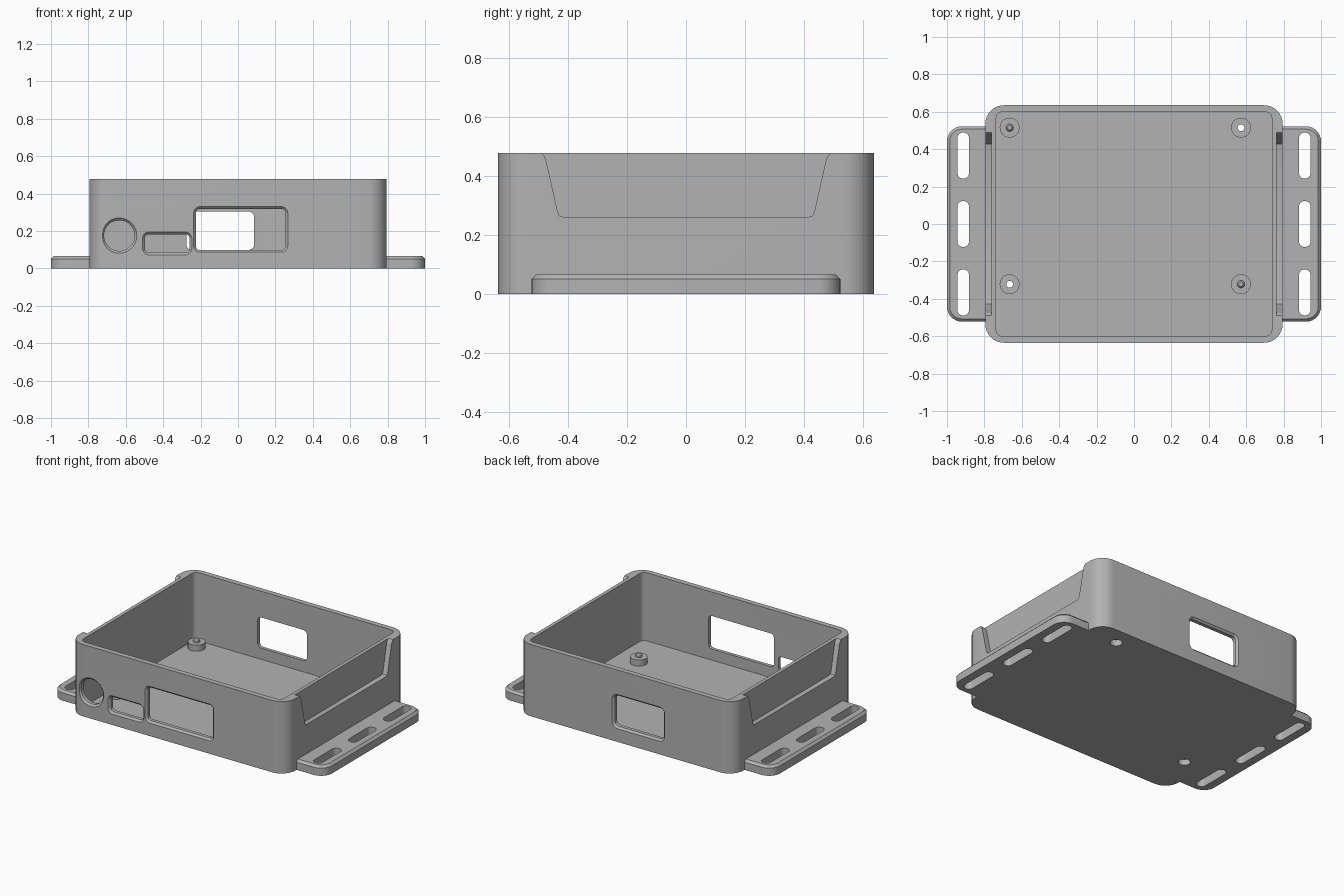
import bpy, bmesh, math

cube = bpy.data.objects.get("Cube")
if cube:
    bpy.data.objects.remove(cube, do_unlink=True)

grey = bpy.data.materials.new("light grey plastic")
grey.use_nodes = True
tone = (0.45, 0.45, 0.45, 1)
grey.diffuse_color = tone
grey.node_tree.nodes["Principled BSDF"].inputs["Base Color"].default_value = tone

# Plane mappings: (u, v, level) to space
XY = lambda u, v, w: (u, v, w)
XZ = lambda u, v, w: (u, w, v)
YZ = lambda u, v, w: (w, u, v)


def rounded(u0, u1, v0, v1, r, r_left=None, steps=8):
    """Rounded rectangle outline; the low-u corners may have their own radius."""
    r_left = r if r_left is None else r_left
    points = []
    for i, (u, v, su, sv) in enumerate([(u1, v1, 1, 1), (u0, v1, -1, 1),
                                        (u0, v0, -1, -1), (u1, v0, 1, -1)]):
        rad = r if su > 0 else r_left
        for k in range(steps + 1):
            a = (i + k / steps) * math.pi / 2
            points.append((u - su * rad + rad * math.cos(a),
                           v - sv * rad + rad * math.sin(a)))
    return points


def disc(u, v, r, n=40):
    return [(u + r * math.cos(2 * math.pi * k / n),
             v + r * math.sin(2 * math.pi * k / n)) for k in range(n)]


def loft(name, sections, place=XY):
    """Closed solid through (outline, level) sections."""
    bm = bmesh.new()
    rings = [[bm.verts.new(place(u, v, w)) for u, v in line] for line, w in sections]
    for a, b in zip(rings, rings[1:]):
        for i in range(len(a)):
            j = (i + 1) % len(a)
            bm.faces.new((a[i], a[j], b[j], b[i]))
    bm.faces.new(rings[0])
    bm.faces.new(rings[-1])
    bmesh.ops.remove_doubles(bm, verts=bm.verts, dist=1e-5)
    bmesh.ops.recalc_face_normals(bm, faces=bm.faces)
    mesh = bpy.data.meshes.new(name)
    bm.to_mesh(mesh)
    bm.free()
    mesh.materials.append(grey)
    obj = bpy.data.objects.new(name, mesh)
    bpy.context.collection.objects.link(obj)
    return obj


def activate(obj):
    bpy.ops.object.select_all(action='DESELECT')
    obj.select_set(True)
    bpy.context.view_layer.objects.active = obj


def cut(obj, cutters):
    for c in cutters:
        mod = obj.modifiers.new("cut", 'BOOLEAN')
        mod.operation, mod.solver, mod.object = 'DIFFERENCE', 'EXACT', c
        activate(obj)
        bpy.ops.object.modifier_apply(modifier=mod.name)


def discard(cutters):
    for c in cutters:
        bpy.data.objects.remove(c, do_unlink=True)


def port(shape, side):
    """Cutter through the front (-1) or back (1) wall with a chamfered rim."""
    rim = 0.012
    return loft("port_cutter", [(shape(0), side * 0.7), (shape(0), side * HY),
                                (shape(rim), side * (HY - rim)),
                                (shape(rim), side * 0.56)], XZ)


def window(x0, x1, z0, z1, r):
    return lambda d: rounded(x0 + d, x1 - d, z0 + d, z1 - d, r - d)


HX, HY, H = 0.795, 0.635, 0.477
FLOOR, POST_TOP = 0.025, 0.065

# Open box body
body = loft("body", [(rounded(-HX, HX, -HY, HY, 0.1), 0),
                     (rounded(-HX, HX, -HY, HY, 0.1), H)])
hollow = rounded(-0.737, 0.737, -0.6, 0.6, 0.035)
cutters = [loft("hollow_cutter", [(hollow, FLOOR), (hollow, 0.6)])]

# Connector openings in the front and back walls
cutters += [
    port(lambda d: disc(-0.635, 0.175, 0.094 - d), -1),
    port(window(-0.51, -0.247, 0.072, 0.194, 0.034), -1),
    port(window(-0.237, 0.266, 0.086, 0.33, 0.034), -1),
    port(window(-0.288, 0.098, 0.087, 0.315, 0.04), 1),
]

# Flared recess on the outside of each end wall
half = [(0.412, 0.26), (0.427, 0.264), (0.434, 0.278), (0.472, 0.448),
        (0.479, 0.466), (0.49, H), (0.49, 0.55)]
recess = half + [(-y, z) for y, z in reversed(half)]
for s in (-1, 1):
    cutters.append(loft("recess_cutter", [(recess, s * 0.761), (recess, s * 0.9)], YZ))
cut(body, cutters)
discard(cutters)
parts = [body]

# Board posts: one diagonal pair has pins, the other screw holes
for x, y, label, pinned in [(-0.665, 0.515, "back_right", True),
                            (0.572, 0.515, "back_left", False),
                            (-0.665, -0.322, "front_right", False),
                            (0.572, -0.322, "front_left", True)]:
    post = loft("post_" + label, [(disc(x, y, 0.053), FLOOR - 0.005),
                                  (disc(x, y, 0.053), POST_TOP)])
    parts.append(post)
    if pinned:
        parts.append(loft("pin_" + label, [(disc(x, y, 0.02), POST_TOP - 0.005),
                                           (disc(x, y, 0.02), POST_TOP + 0.012),
                                           (disc(x, y, 0.012), POST_TOP + 0.02)]))
    else:
        hole = [loft("screw_cutter", [(disc(x, y, 0.037), -0.05), (disc(x, y, 0.037), 0.04),
                                      (disc(x, y, 0.018), 0.04), (disc(x, y, 0.018), 0.1)])]
        cut(body, hole)
        cut(post, hole)
        discard(hole)

# Slotted mounting flanges
for s, label in ((-1, "right"), (1, "left")):
    side = lambda u, v, w: (s * u, v, w)
    edge = lambda d: rounded(0.79, 1 - d, -0.522 + d, 0.522 - d, 0.08 - d, 0)
    flange = loft("flange_" + label, [(edge(0), 0), (edge(0), 0.051),
                                      (edge(0.015), 0.066)], side)
    slots = []
    for y in (-0.366, 0, 0.366):
        slot = rounded(0.882, 0.944, y - 0.123, y + 0.123, 0.03)
        slots.append(loft("slot_cutter", [(slot, -0.1), (slot, 0.2)], side))
    cut(flange, slots)
    discard(slots)
    parts.append(flange)

for obj in parts:
    activate(obj)
    bpy.ops.object.shade_smooth_by_angle(angle=math.radians(25))
